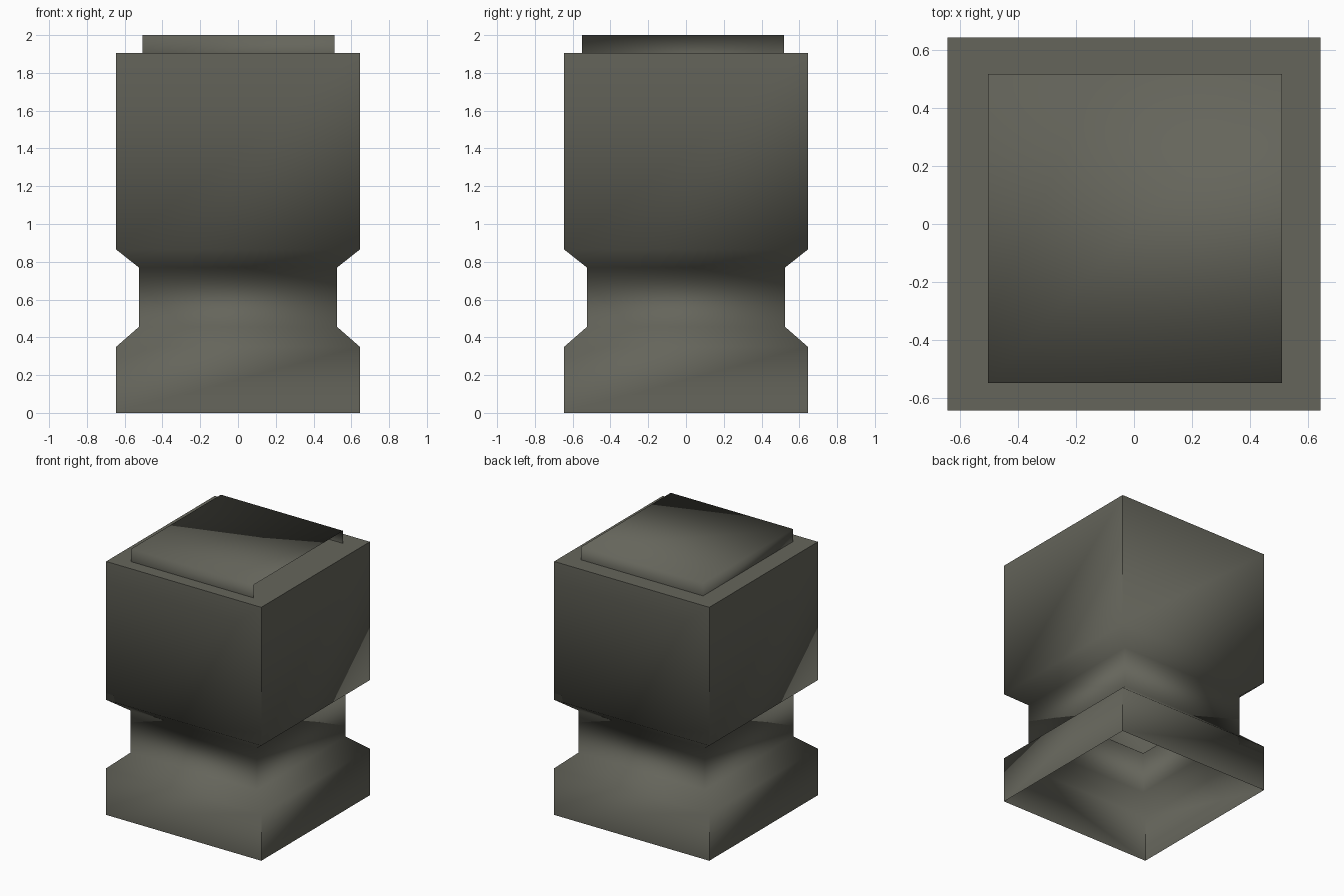
import bpy, bmesh, math

if "Cube" in bpy.data.objects:
    bpy.data.objects.remove(bpy.data.objects["Cube"])

stone = bpy.data.materials.new("dark_olive_stone")
stone.diffuse_color = (0.13, 0.13, 0.105, 1)
stone.use_nodes = True
stone.node_tree.nodes["Principled BSDF"].inputs["Base Color"].default_value = stone.diffuse_color


def add_object(name, bm):
    mesh = bpy.data.meshes.new(name)
    bm.to_mesh(mesh)
    bm.free()
    mesh.materials.append(stone)
    obj = bpy.data.objects.new(name, mesh)
    bpy.context.collection.objects.link(obj)
    bpy.ops.object.select_all(action='DESELECT')
    obj.select_set(True)
    bpy.context.view_layer.objects.active = obj
    return obj


def ring(bm, x0, x1, y0, y1, z):
    return [bm.verts.new((x, y, z)) for x, y in
            ((x0, y0), (x1, y0), (x1, y1), (x0, y1))]


# Square post: waisted hollow shell, closed on top and open underneath
profile = [(0.645, 0), (0.645, 0.35), (0.525, 0.455),
           (0.525, 0.77), (0.645, 0.865), (0.645, 1.905)]
bm = bmesh.new()
rings = [ring(bm, -r, r, -r, r, z) for r, z in profile]
for low, high in zip(rings, rings[1:]):
    for i in range(4):
        j = (i + 1) % 4
        bm.faces.new((low[i], low[j], high[j], high[i]))
bm.faces.new(rings[-1])
add_object("square_post", bm)
bpy.ops.object.shade_smooth_by_angle(angle=math.radians(60))

# Raised cap plate: top and three sides, open on the right side
bm = bmesh.new()
low = ring(bm, -0.505, 0.512, -0.55, 0.518, 1.905)
high = ring(bm, -0.505, 0.512, -0.55, 0.518, 2.0)
for i in (0, 2, 3):
    j = (i + 1) % 4
    bm.faces.new((low[i], low[j], high[j], high[i]))
bm.faces.new(high)
add_object("cap_plate", bm)
bpy.ops.object.shade_smooth()
